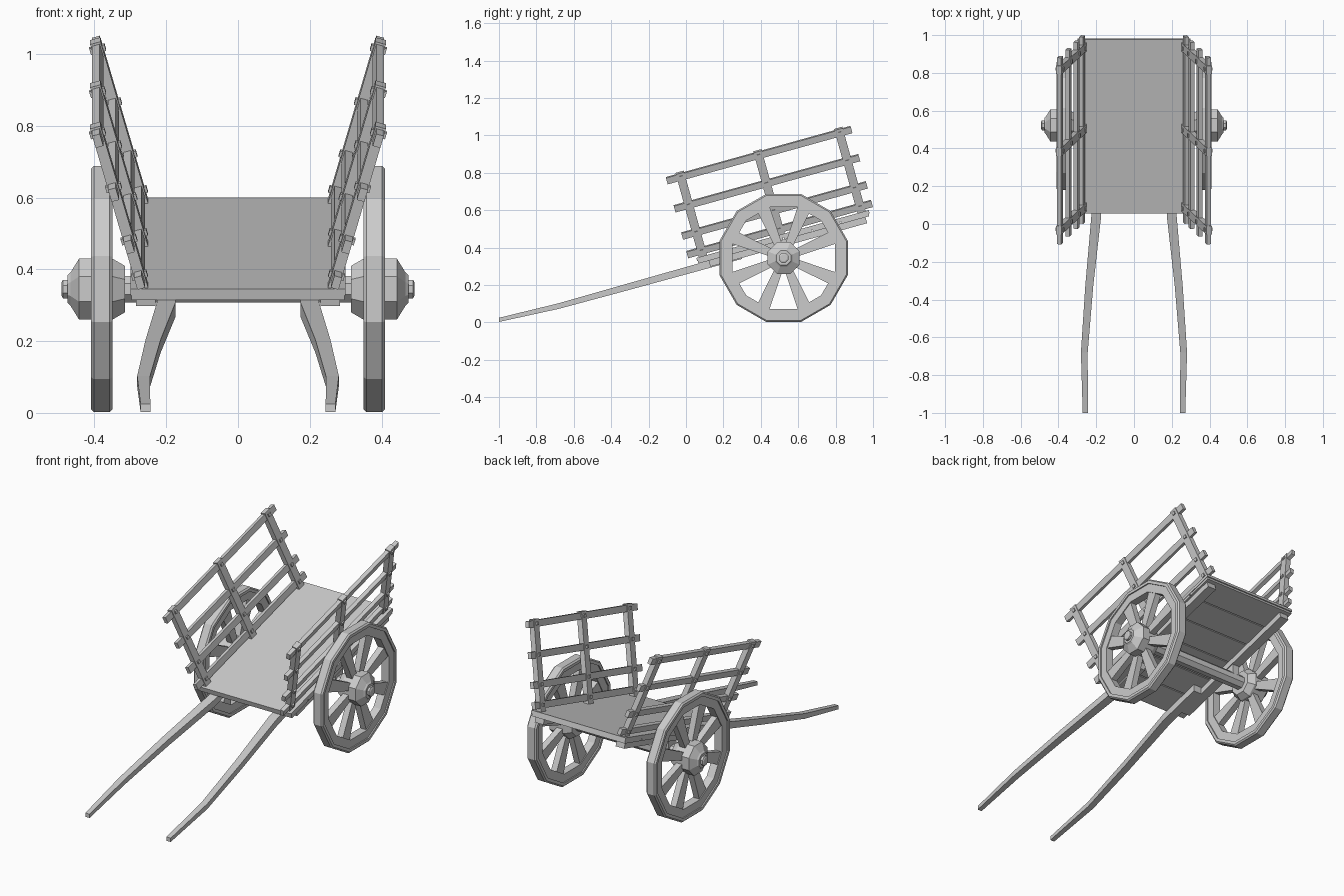
import bpy, bmesh
from math import pi, sin, cos, radians, atan2
from mathutils import Matrix, Vector

if "Cube" in bpy.data.objects:
    bpy.data.objects.remove(bpy.data.objects["Cube"])

# Tilted bed frame: local y runs up the bed, local z is normal to it
TILT = Matrix.Translation((0, 0.055, 0.345)) @ Matrix.Rotation(radians(15.5), 4, 'X')


def finish(name, bm, matrix=Matrix()):
    bmesh.ops.recalc_face_normals(bm, faces=bm.faces)
    me = bpy.data.meshes.new(name)
    bm.to_mesh(me)
    bm.free()
    ob = bpy.data.objects.new(name, me)
    bpy.context.collection.objects.link(ob)
    me.transform(matrix)
    return ob


def add_box(bm, lo, hi, matrix=Matrix()):
    lo, hi = Vector(lo), Vector(hi)
    m = matrix @ Matrix.Translation((lo + hi) / 2) @ Matrix.Diagonal((*(hi - lo), 1))
    bmesh.ops.create_cube(bm, size=1, matrix=m)


def skin(bm, rings, closed=False):
    rows = [[bm.verts.new(p) for p in r] for r in rings]
    n = len(rows[0])
    for a, b in zip(rows, rows[1:] + rows[:1] if closed else rows[1:]):
        for i in range(n):
            bm.faces.new((a[i], a[(i + 1) % n], b[(i + 1) % n], b[i]))
    if not closed:
        bm.faces.new(rows[0])
        bm.faces.new(rows[-1])


def lathe(bm, profile, sides, closed=False):
    # Profile of (x, radius) turned about the x axis, flat side down
    rings = [[(x, r * cos(2 * pi * (i + .5) / sides), r * sin(2 * pi * (i + .5) / sides))
              for i in range(sides)] for x, r in profile]
    skin(bm, rings, closed)


def mirror(ob):
    mod = ob.modifiers.new("mirror", 'MIRROR')
    mod.use_axis = (True, False, False)


# Bed: top sheet, crosswise planks below
bm = bmesh.new()
add_box(bm, (-.30, 0, -.018), (.30, .957, 0))
finish("bed_floor", bm, TILT)
bm = bmesh.new()
for i in range(6):
    add_box(bm, (-.297, .003 + i * .159, -.032), (.297, .003 + i * .159 + .153, -.016))
finish("bed_planks", bm, TILT)

# Side beams under the bed
bm = bmesh.new()
add_box(bm, (.23, .06, -.065), (.285, .93, -.03))
mirror(finish("side_beam", bm, TILT))

# Pull shafts: (x, y, z, width, height)
path = [(.258, -1, .014, .027, .022), (.263, -.68, .088, .036, .03), (.237, -.33, .185, .042, .036),
        (.2, .04, .288, .052, .04), (.2, .30, .36, .052, .04)]
bm = bmesh.new()
skin(bm, [[(x - w / 2, y, z - h / 2), (x + w / 2, y, z - h / 2),
           (x + w / 2, y, z + h / 2), (x - w / 2, y, z + h / 2)] for x, y, z, w, h in path])
mirror(finish("pull_shaft", bm))

# Leaning side racks: rails, posts and pegs
lean = TILT @ Matrix.Translation((.266, 0, 0)) @ Matrix.Rotation(atan2(.125, .44), 4, 'Y')
k = 1.04
rails = [v * k for v in (.03, .133, .284, .44)]
posts = (.037, .468, .917)
bm = bmesh.new()
for v in rails:
    add_box(bm, (-.011, -.042, v - .018), (.011, .983, v + .018))
mirror(finish("rack_rails", bm, lean))
bm = bmesh.new()
for u in posts:
    add_box(bm, (-.015, u - .023, -.015), (.015, u + .023, .482))
mirror(finish("rack_posts", bm, lean))
bm = bmesh.new()
for u in posts:
    for v in rails:
        add_box(bm, (-.022, u - .009, v - .009), (.022, u + .009, v + .009))
mirror(finish("rack_pegs", bm, lean))

# Wheels
hub_at = Matrix.Translation((0, .522, .345))
bm = bmesh.new()
lathe(bm, [(.357, .283), (.403, .283), (.403, .336), (.357, .336)], 12, True)
mirror(finish("wheel_rim", bm, hub_at))
bm = bmesh.new()
lathe(bm, [(.35, .33), (.41, .33), (.41, .347), (.402, .355), (.358, .355), (.35, .347)], 12, True)
mirror(finish("wheel_tyre", bm, hub_at))

bm = bmesh.new()
for i in range(8):
    rot = Matrix.Rotation(2 * pi * (i + .5) / 8, 4, 'X')
    skin(bm, [[rot @ Vector((.38 + sx * t, sy * w, r)) for sx, sy in ((-1, -1), (1, -1), (1, 1), (-1, 1))]
              for r, w, t in ((.06, .02, .018), (.29, .036, .018))])
mirror(finish("wheel_spokes", bm, hub_at))

bm = bmesh.new()
lathe(bm, [(.315, .07), (.35, .092), (.443, .092), (.467, .05), (.475, .042), (.475, .028), (.488, .028), (.492, .02)], 8)
mirror(finish("wheel_hub", bm, hub_at))

# Axle
bm = bmesh.new()
lathe(bm, [(-.33, .04), (.33, .04)], 8)
finish("axle", bm, hub_at)
# Axle blocks carrying the side beams
bm = bmesh.new()
add_box(bm, (.235, .487, .345), (.28, .557, .43))
mirror(finish("axle_block", bm))
